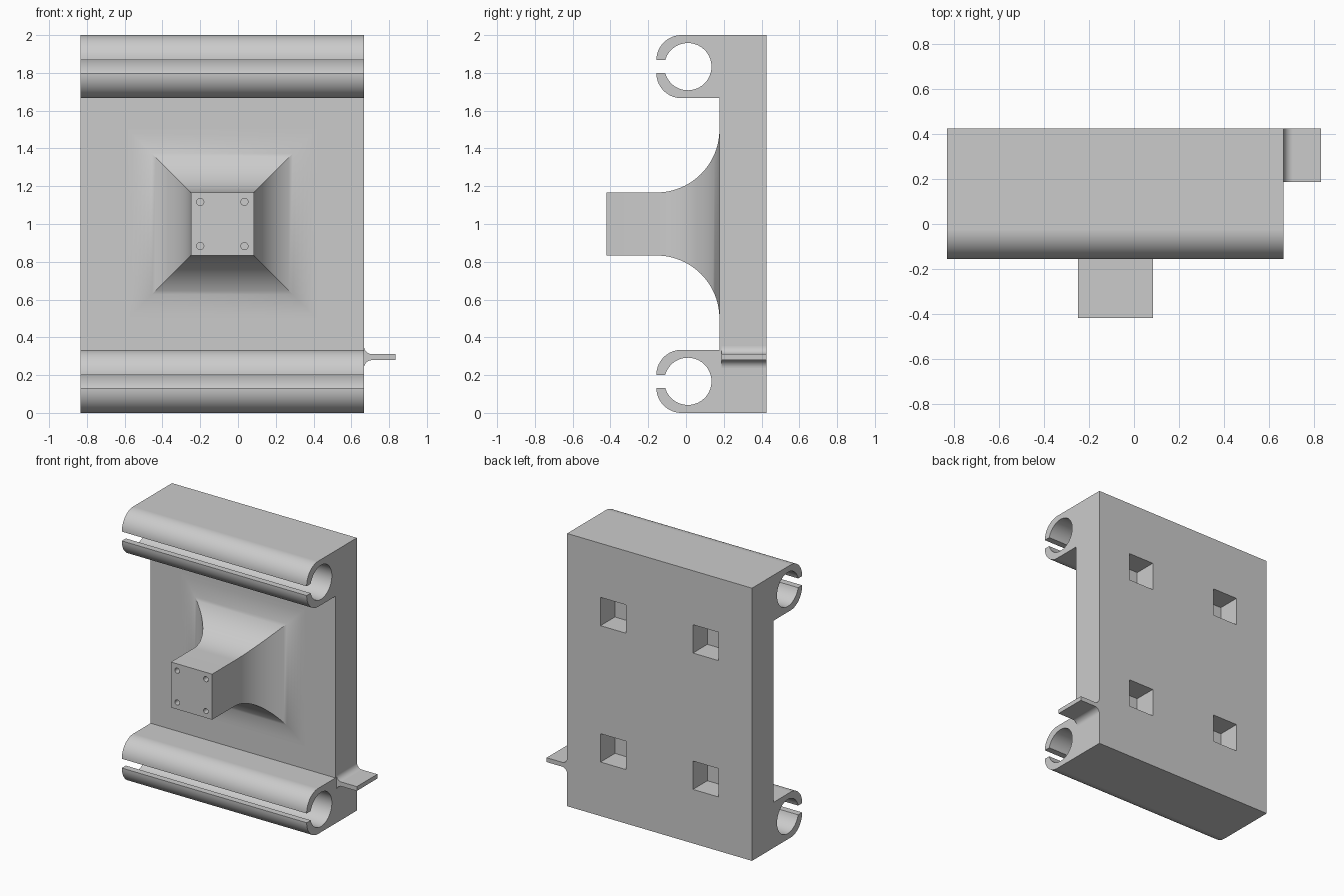
import bpy, bmesh, math
from mathutils import Vector

if "Cube" in bpy.data.objects:
    bpy.data.objects.remove(bpy.data.objects["Cube"], do_unlink=True)

grey = bpy.data.materials.new("light grey")
grey.use_nodes = True
COLOUR = (0.6, 0.6, 0.6, 1)
grey.diffuse_color = COLOUR
grey.node_tree.nodes["Principled BSDF"].inputs["Base Color"].default_value = COLOUR

LEFT, RIGHT = -0.833, 0.667        # ends of the body along x
MID = (LEFT + RIGHT) / 2
FRONT, BACK = 0.177, 0.425         # plate faces along y


def arc(cx, cy, r, start, end, n):
    """Points on an arc, angles in degrees."""
    angles = [math.radians(start + (end - start) * i / n) for i in range(n + 1)]
    return [(cx + r * math.cos(a), cy + r * math.sin(a)) for a in angles]


def finish(name, bm):
    bmesh.ops.recalc_face_normals(bm, faces=bm.faces)
    mesh = bpy.data.meshes.new(name)
    bm.to_mesh(mesh)
    bm.free()
    mesh.materials.append(grey)
    obj = bpy.data.objects.new(name, mesh)
    bpy.context.collection.objects.link(obj)
    return obj


def loft(name, rings):
    """Skin closed rings of points and cap both ends."""
    bm = bmesh.new()
    rows = [[bm.verts.new(p) for p in ring] for ring in rings]
    for a, b in zip(rows, rows[1:]):
        for i in range(len(a)):
            j = (i + 1) % len(a)
            bm.faces.new((a[i], a[j], b[j], b[i]))
    bm.faces.new(rows[0])
    bm.faces.new(rows[-1])
    return finish(name, bm)


def square(x, y, z, half):
    return [(x + sx * half, y, z + sz * half)
            for sx, sz in ((-1, -1), (1, -1), (1, 1), (-1, 1))]


def activate(obj):
    bpy.ops.object.select_all(action='DESELECT')
    obj.select_set(True)
    bpy.context.view_layer.objects.active = obj


def cut(obj, cutters):
    for cutter in cutters:
        mod = obj.modifiers.new("cut", 'BOOLEAN')
        mod.operation = 'DIFFERENCE'
        mod.solver = 'EXACT'
        mod.object = cutter
        activate(obj)
        bpy.ops.object.modifier_apply(modifier=mod.name)
        bpy.data.objects.remove(cutter, do_unlink=True)


def smooth(obj, weighted=True):
    activate(obj)
    bpy.ops.object.shade_smooth_by_angle(angle=math.radians(30))
    if weighted:
        mod = obj.modifiers.new("flat faces", 'WEIGHTED_NORMAL')
        mod.keep_sharp = True


# Body: plate with a slotted tube clamp along its bottom and top edges
slot, tube_r, lip_r, lip_y = 0.034, 0.125, 0.133, -0.024
cy, cz = 0.01, 0.167
gap = math.degrees(math.asin(slot / tube_r))
half = [(BACK, 0)]
half += arc(lip_y, cz - slot, lip_r, 270, 180, 14)
half += arc(cy, cz, tube_r, 180 + gap, 540 - gap, 48)
half += arc(lip_y, cz + slot, lip_r, 180, 90, 14)
half += [(FRONT, 2 * cz)]
profile = half + [(y, 2 - z) for y, z in reversed(half)]
body = loft("clamp_plate", [[(x, y, z) for y, z in profile] for x in (LEFT, RIGHT)])

# Square pockets in the back
pockets = []
for x in (MID - 0.375, MID + 0.375):
    for z in (0.5, 1.5):
        pockets.append(loft("pocket_cutter", [square(x, y, z, 0.104)
                                              for y in (BACK - 0.167, BACK + 0.1)]))
cut(body, pockets)
smooth(body)

# Square post that flares into the plate
flare_r, post_half = 0.333, 0.167
flare = arc(FRONT - flare_r, post_half + flare_r, flare_r, -90, 0, 24)
sections = [(-0.42, post_half)] + flare + [(FRONT + 0.02, flare[-1][1])]
post = loft("flared_post", [square(MID, y, 1, h) for y, h in sections])

# Screw holes in the post end
holes = []
for x in (MID - 0.117, MID + 0.117):
    for z in (0.883, 1.117):
        ring = arc(x, z, 0.019, 0, 345, 23)
        holes.append(loft("hole_cutter", [[(px, y, pz) for px, pz in ring]
                                          for y in (-0.5, -0.32)]))
cut(post, holes)
smooth(post, weighted=False)

# Side tab with filleted root
tz, th, fr = 0.295, 0.016, 0.042
upper = [(RIGHT - 0.02, th + fr)] + arc(RIGHT + fr, th + fr, fr, 180, 270, 10) + [(0.833, th)]
outline = [(x, tz + z) for x, z in upper] + [(x, tz - z) for x, z in reversed(upper)]
tab = loft("side_tab", [[(x, y, z) for x, z in outline] for y in (0.187, BACK)])
smooth(tab)
